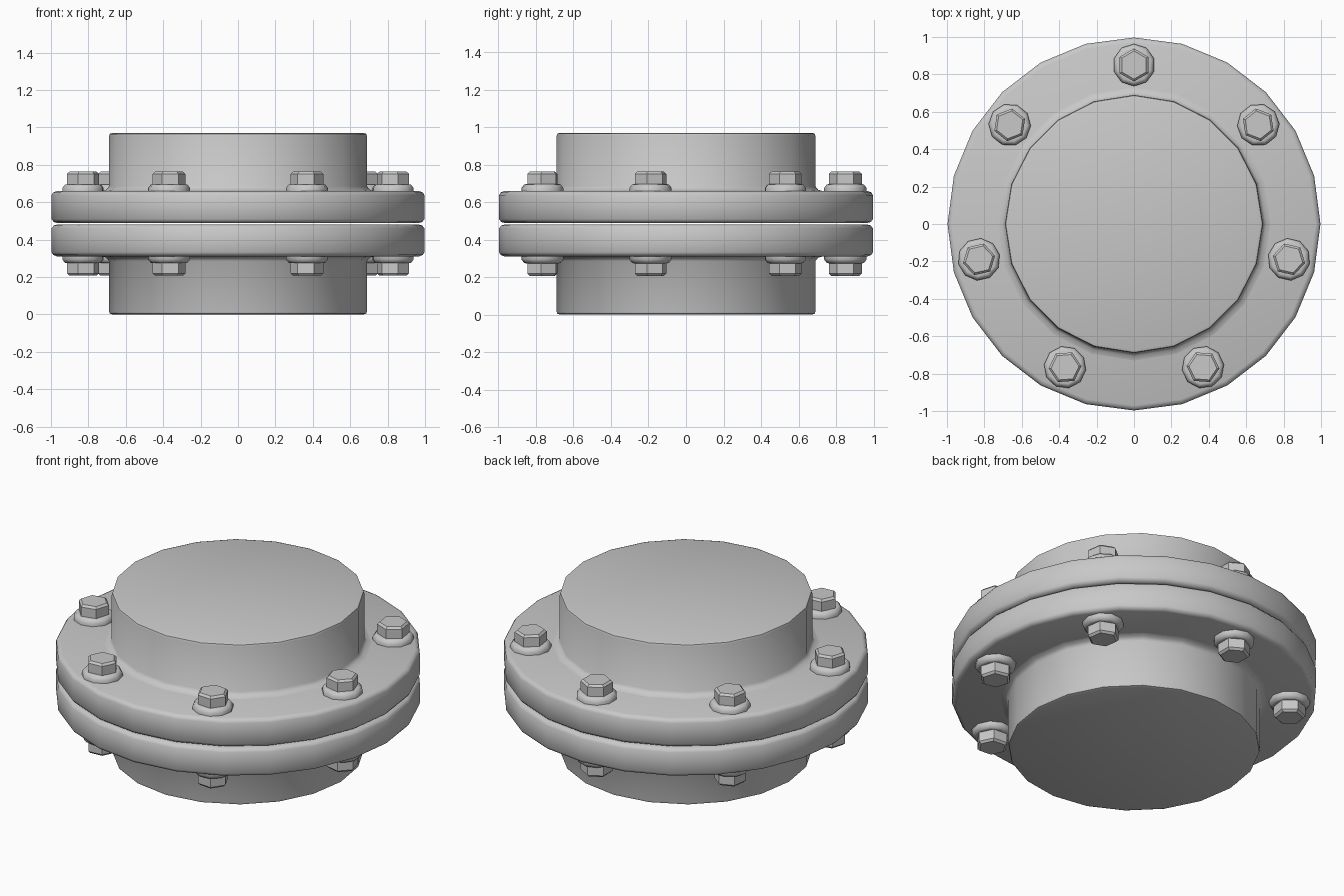
import bpy, bmesh, math

cube = bpy.data.objects.get("Cube")
if cube:
    bpy.data.objects.remove(cube, do_unlink=True)

MID = 0.485          # height of the joint plane
BOLTS = 7
BOLT_CIRCLE = 0.85

steel = bpy.data.materials.new("grey_steel")
steel.use_nodes = True
steel.diffuse_color = (0.58, 0.58, 0.58, 1)
steel.node_tree.nodes["Principled BSDF"].inputs["Base Color"].default_value = (0.58, 0.58, 0.58, 1)


def lathe(name, profile, sides, side, centre=(0, 0), phase=0.0):
    """Capped solid of revolution; heights run away from the joint plane."""
    bm = bmesh.new()
    rings = []
    for r, h in profile:
        ring = []
        for i in range(sides):
            a = phase + math.tau * i / sides
            ring.append(bm.verts.new((centre[0] + r * math.cos(a),
                                      centre[1] + r * math.sin(a),
                                      MID + side * h)))
        rings.append(ring)
    for low, high in zip(rings, rings[1:]):
        for i in range(sides):
            j = (i + 1) % sides
            bm.faces.new((low[i], low[j], high[j], high[i]))
    bm.faces.new(rings[0])
    bm.faces.new(rings[-1])
    bmesh.ops.recalc_face_normals(bm, faces=bm.faces)
    mesh = bpy.data.meshes.new(name)
    bm.to_mesh(mesh)
    bm.free()
    mesh.materials.append(steel)
    obj = bpy.data.objects.new(name, mesh)
    bpy.context.collection.objects.link(obj)
    bpy.ops.object.select_all(action='DESELECT')
    obj.select_set(True)
    bpy.context.view_layer.objects.active = obj
    bpy.ops.object.shade_smooth_by_angle(angle=math.radians(40))
    return obj


# Profiles as (radius, distance from the joint plane)
flange = [(0.965, 0.004), (0.985, 0.009), (0.997, 0.025),
          (0.997, 0.152), (0.988, 0.167), (0.97, 0.174)]
hub = [(0.73, 0.165), (0.73, 0.174), (0.705, 0.181), (0.69, 0.2),
       (0.69, 0.468), (0.686, 0.48), (0.672, 0.485)]
washer = [(0.113, 0.17), (0.113, 0.191), (0.1, 0.208), (0.09, 0.211)]
bolt_head = [(0.088, 0.2), (0.088, 0.266), (0.075, 0.278)]

for label, side in (("upper", 1), ("lower", -1)):
    lathe(label + "_flange", flange, 24, side)
    lathe(label + "_hub", hub, 20, side)
    # Ring of washers and hexagonal bolt heads
    for n in range(BOLTS):
        a = math.pi / 2 + math.tau * n / BOLTS
        spot = (BOLT_CIRCLE * math.cos(a), BOLT_CIRCLE * math.sin(a))
        lathe(f"{label}_washer_{n + 1}", washer, 10, side, spot, a)
        lathe(f"{label}_bolt_head_{n + 1}", bolt_head, 6, side, spot, a)
